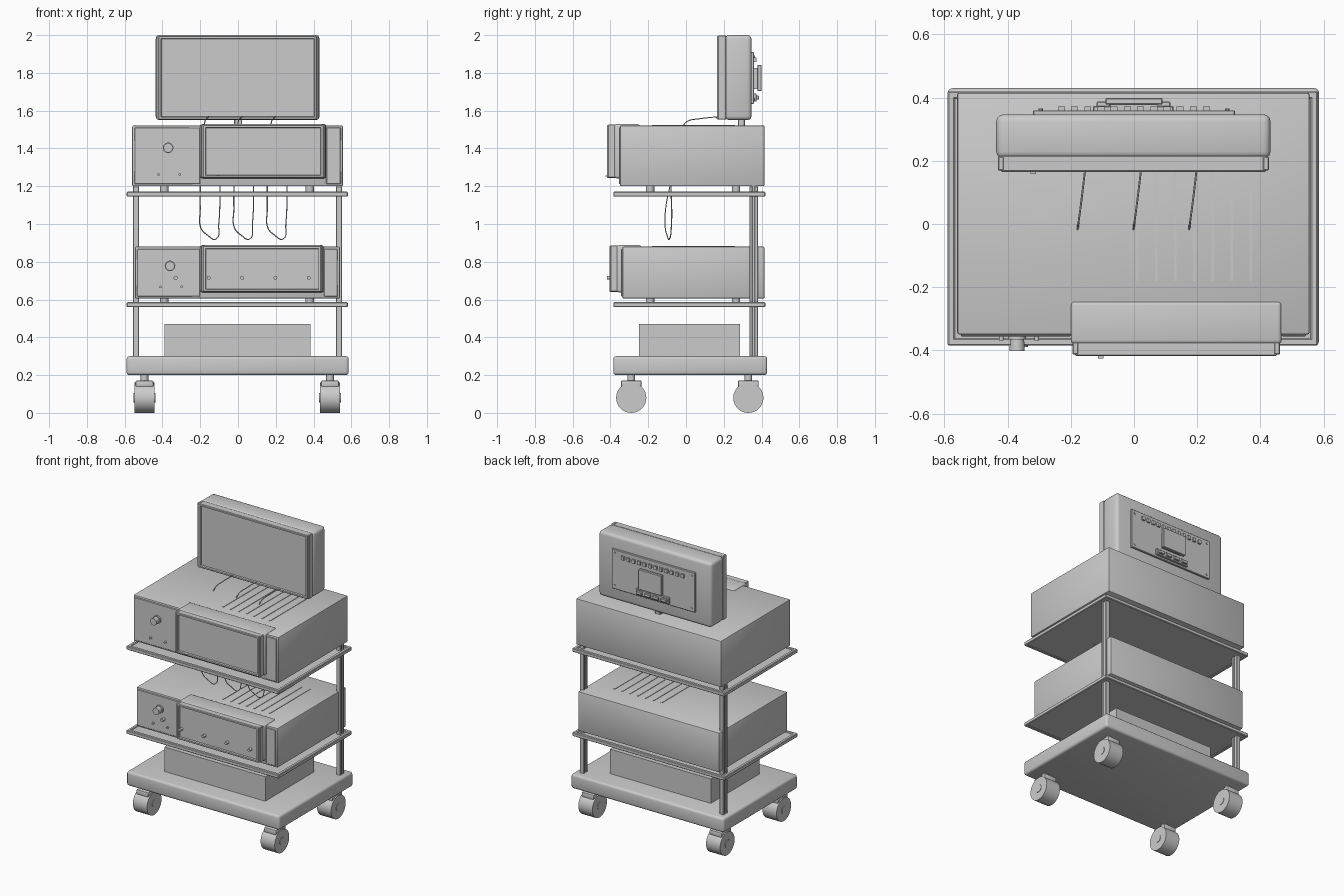
import bpy, bmesh, math
from mathutils import Matrix, Vector

if "Cube" in bpy.data.objects:
    bpy.data.objects.remove(bpy.data.objects["Cube"])

mat = bpy.data.materials.new("light_grey")
mat.diffuse_color = (0.6, 0.6, 0.6, 1)
mat.use_nodes = True
mat.node_tree.nodes["Principled BSDF"].inputs["Base Color"].default_value = mat.diffuse_color


def finish(name, bm, smooth=False):
    bmesh.ops.recalc_face_normals(bm, faces=bm.faces)
    me = bpy.data.meshes.new(name)
    bm.to_mesh(me)
    bm.free()
    me.materials.append(mat)
    ob = bpy.data.objects.new(name, me)
    bpy.context.collection.objects.link(ob)
    if smooth:
        bpy.ops.object.select_all(action='DESELECT')
        ob.select_set(True)
        bpy.context.view_layer.objects.active = ob
        bpy.ops.object.shade_smooth_by_angle(angle=math.radians(35))
    return ob


def box(name, x, y, z, bevel=0.0, seg=2, recess=None):
    """Box from three (min, max) ranges; recess=(border, depth) sinks the front face."""
    bm = bmesh.new()
    bmesh.ops.create_cube(bm, size=1)
    for v in bm.verts:
        v.co = Vector(r[0] + (c + 0.5) * (r[1] - r[0]) for r, c in zip((x, y, z), v.co))
    if bevel:
        bmesh.ops.bevel(bm, geom=bm.edges[:], offset=bevel, segments=seg, profile=0.5, affect='EDGES')
    if recess:
        bm.normal_update()
        face = max((f for f in bm.faces if f.normal.y < -0.9), key=lambda f: f.calc_area())
        bmesh.ops.inset_region(bm, faces=[face], thickness=recess[0])
        bmesh.ops.inset_region(bm, faces=[face], thickness=0.003)
        bmesh.ops.translate(bm, verts=face.verts, vec=(0, recess[1], 0))
    return finish(name, bm, bool(bevel))


def cyl(name, centre, r, depth, axis='Y', seg=24, r2=None):
    bm = bmesh.new()
    bmesh.ops.create_cone(bm, cap_ends=True, segments=seg, radius1=r, radius2=r if r2 is None else r2, depth=depth)
    rot = {'X': Matrix.Rotation(math.pi / 2, 4, 'Y'), 'Y': Matrix.Rotation(math.pi / 2, 4, 'X'), 'Z': Matrix()}[axis]
    bmesh.ops.transform(bm, matrix=Matrix.Translation(centre) @ rot, verts=bm.verts)
    return finish(name, bm, True)


def cable(name, pts, r=0.003):
    cu = bpy.data.curves.new(name, 'CURVE')
    cu.dimensions = '3D'
    cu.bevel_depth, cu.bevel_resolution, cu.resolution_u = r, 1, 6
    sp = cu.splines.new('BEZIER')
    sp.bezier_points.add(len(pts) - 1)
    for p, co in zip(sp.bezier_points, pts):
        p.co = co
        p.handle_left_type = p.handle_right_type = 'AUTO'
    cu.materials.append(mat)
    ob = bpy.data.objects.new(name, cu)
    bpy.context.collection.objects.link(ob)
    bpy.ops.object.select_all(action='DESELECT')
    ob.select_set(True)
    bpy.context.view_layer.objects.active = ob
    bpy.ops.object.convert(target='MESH')


def display(name, x, y, z, split, bevel):
    """Rounded housing with a framed screen in front, between two side bars."""
    x0, x1 = x
    box(name + "_housing", x, (split, y[1]), z, bevel, 3)
    box(name + "_bezel", (x0 + 0.014, x1 - 0.014), (y[0], split + 0.01), (z[0] + 0.002, z[1] - 0.004),
        0.004, 1, (0.014, 0.012))
    for a, b in ((x0 + 0.005, x0 + 0.024), (x1 - 0.024, x1 - 0.005)):
        box(name + "_side_bar", (a, b), (y[0] + 0.005, split + 0.006), (z[0] + 0.004, z[1] - 0.002), 0.003, 1)


# Base and storage box
box("base", (-0.59, 0.586), (-0.385, 0.43), (0.2, 0.3), 0.016, 3)
box("storage_box", (-0.39, 0.385), (-0.25, 0.285), (0.295, 0.47))

# Casters
for cx in (-0.495, 0.487):
    for cy in (-0.29, 0.33):
        cyl("caster_wheel", (cx, cy, 0.08), 0.08, 0.108, 'X', 32)
        cyl("caster_hub", (cx, cy, 0.08), 0.026, 0.114, 'X', 20)
        box("caster_fork", (cx - 0.047, cx + 0.047), (cy - 0.055, cy + 0.055), (0.135, 0.172), 0.008, 2)
        cyl("caster_stem", (cx, cy, 0.185), 0.02, 0.034, 'Z', 16)

# Rear posts, each a pair of rails with a web between
for px in (-0.54, 0.535):
    for py in (0.335, 0.363):
        box("post_rail", (px - 0.016, px + 0.016), (py, py + 0.018), (0.29, 1.2), 0.003, 1)
    box("post_web", (px - 0.011, px + 0.011), (0.345, 0.37), (0.29, 1.2))

# Shelves: thin panel inside a rim
for zb in (0.56, 1.145):
    z = (zb, zb + 0.026)
    box("shelf_panel", (-0.58, 0.575), (-0.375, 0.41), (zb + 0.004, zb + 0.02))
    for y in ((-0.385, -0.362), (0.397, 0.42)):
        box("shelf_rim_long", (-0.59, 0.582), y, z, 0.004, 1)
    for x in ((-0.59, -0.567), (0.559, 0.582)):
        box("shelf_rim_short", x, (-0.385, 0.42), z, 0.004, 1)

# Two instrument units
units = [
    # name, x, front y, z, module x, module y, module z, split, knob x/z
    ("upper_unit", (-0.56, 0.556), -0.35, (1.2, 1.522), (-0.2, 0.467), (-0.418, -0.245), (1.242, 1.529), -0.38, (-0.37, 1.403)),
    ("lower_unit", (-0.546, 0.54), -0.337, (0.605, 0.88), (-0.2, 0.455), (-0.406, -0.236), (0.638, 0.888), -0.368, (-0.36, 0.778)),
]
for name, x, yf, z, mx, my, mz, split, (kx, kz) in units:
    box(name + "_case", x, (yf, 0.416), z, 0.008, 2)
    # control panel left of the module, trim panel right of it
    box(name + "_control_panel", (x[0] + 0.012, mx[0]), (yf - 0.006, yf + 0.01), (z[0] + 0.012, z[1] - 0.012), 0.003, 1)
    box(name + "_trim_panel", (mx[1], x[1] - 0.012), (yf - 0.006, yf + 0.01), (z[0] + 0.012, z[1] - 0.012), 0.003, 1)
    display(name + "_module", mx, my, mz, split, 0.012)
    # dial with collar
    cyl(name + "_dial_collar", (kx, yf - 0.01, kz), 0.028, 0.012)
    cyl(name + "_dial", (kx, yf - 0.03, kz), 0.022, 0.044, r2=0.024)
    for bx in (kx - 0.05, kx + 0.062):
        cyl(name + "_small_button", (bx, yf - 0.01, z[0] + 0.062), 0.007, 0.016, seg=12)
    # cooling strips on the lid
    for i in range(7):
        sx = 0.01 + i * 0.06
        box(name + "_cooling_strip", (sx - 0.004, sx + 0.004), (-0.18, 0.26), (z[1] - 0.004, z[1] + 0.003))
    # feet
    for fx in (-0.39, 0.38):
        for fy in (-0.19, 0.265):
            cyl(name + "_foot", (fx, fy, z[0] - 0.014), 0.022, 0.034, 'Z', 16)

# Row of buttons along the lower unit
cyl("row_button", (-0.33, -0.352, 0.715), 0.011, 0.03, seg=16)
for i in range(4):
    cyl("row_button", (-0.155 + i * 0.1765, -0.404, 0.715), 0.01, 0.026, seg=16)

# Indicator strips
box("upper_module_indicator", (-0.114, -0.097), (-0.425, -0.412), (1.252, 1.258))
box("monitor_indicator", (-0.328, -0.31), (0.158, 0.17), (1.558, 1.563))

# Monitor and its neck
display("monitor", (-0.436, 0.432), (0.165, 0.347), (1.55, 2.0), 0.207, 0.022)
box("monitor_neck", (-0.02, 0.022), (0.275, 0.312), (1.51, 1.56), 0.004, 1)
box("monitor_back_plate", (-0.32, 0.32), (0.34, 0.36), (1.635, 1.91), 0.003, 1)
for i in range(12):
    vx = -0.23 + i * 0.0418
    box("back_vent", (vx - 0.011, vx + 0.011), (0.355, 0.372), (1.857, 1.882))
for sx in (-0.295, 0.295):
    for sz in (1.66, 1.885):
        cyl("back_screw", (sx, 0.361, sz), 0.007, 0.008, seg=10)
box("mount_spacer", (-0.075, 0.075), (0.355, 0.382), (1.715, 1.825))
box("mount_plate", (-0.09, 0.09), (0.378, 0.399), (1.703, 1.843), 0.003, 1)
box("port_strip", (-0.13, 0.125), (0.355, 0.374), (1.648, 1.69), 0.003, 1)
for i in range(4):
    px = -0.096 + i * 0.063
    box("port", (px - 0.022, px + 0.022), (0.37, 0.387), (1.658, 1.68), 0.003, 1)

# Cables from the monitor to the upper lid
for cx in (-0.155, 0.022, 0.198):
    cable("monitor_cable", [(cx, 0.17, 1.568), (cx - 0.012, 0.07, 1.557),
                            (cx - 0.02, 0.01, 1.545), (cx - 0.024, -0.02, 1.518)])

# Cable loops hanging below the upper shelf
for cx in (-0.2, -0.022, 0.155):
    cable("hanging_cable", [(cx, -0.085, 1.2), (cx, -0.108, 1.08), (cx + 0.003, -0.11, 0.98),
                            (cx + 0.04, -0.1, 0.94), (cx + 0.083, -0.088, 0.92),
                            (cx + 0.098, -0.077, 1.0), (cx + 0.105, -0.08, 1.2)])
